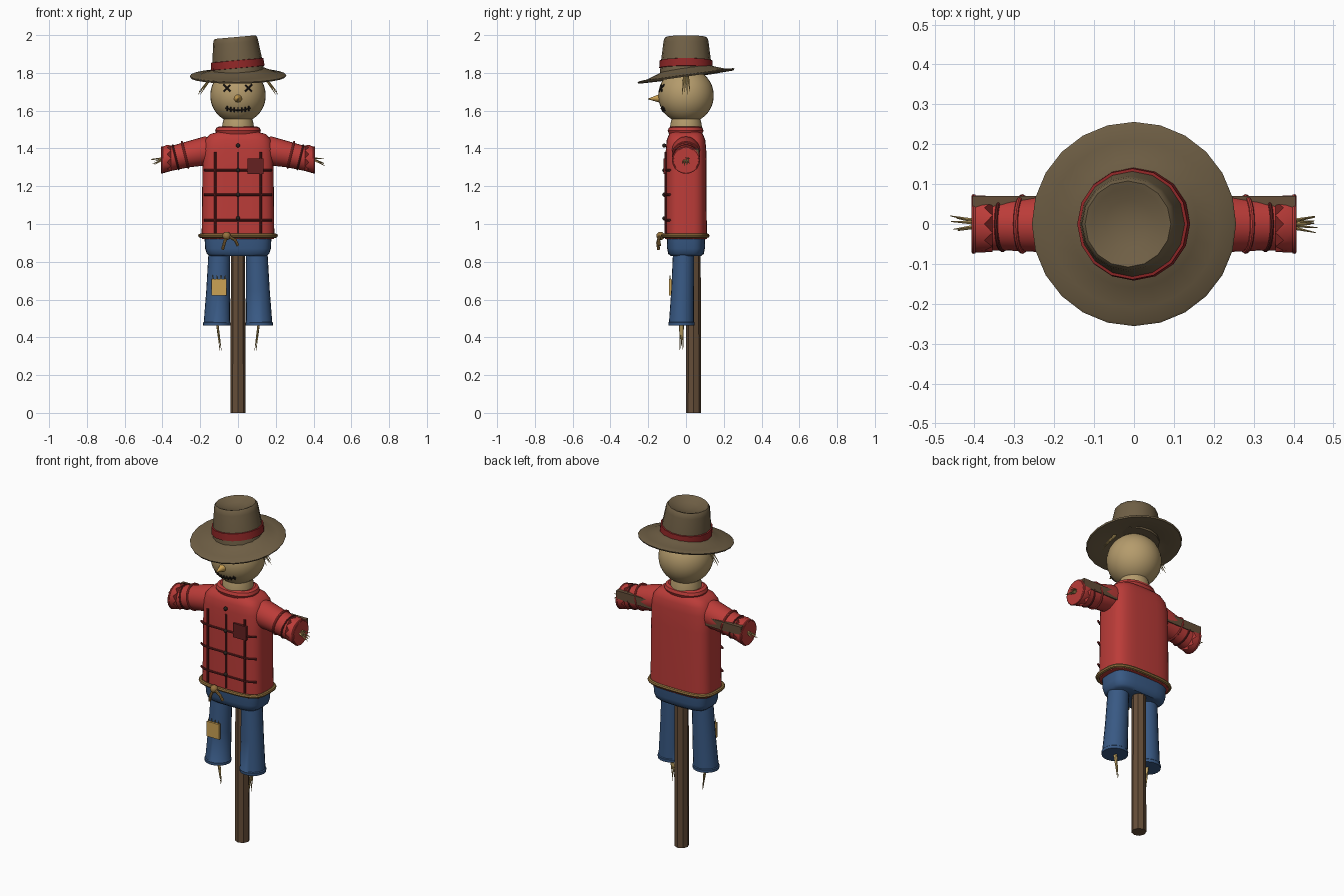
import bpy, bmesh, math, random
from mathutils import Vector, Matrix

if "Cube" in bpy.data.objects:
    bpy.data.objects.remove(bpy.data.objects["Cube"])

random.seed(4)
X, Y, Z = Vector((1, 0, 0)), Vector((0, 1, 0)), Vector((0, 0, 1))


def mat(name, *c):
    m = bpy.data.materials.new(name)
    m.diffuse_color = (*c, 1)
    m.use_nodes = True
    m.node_tree.nodes["Principled BSDF"].inputs["Base Color"].default_value = m.diffuse_color
    return m


RED = mat("red_cloth", 0.5, 0.045, 0.04)
DARKRED = mat("dark_red", 0.13, 0.015, 0.015)
BAND = mat("band_red", 0.28, 0.02, 0.02)
JEANS = mat("denim", 0.04, 0.1, 0.23)
SACK = mat("sackcloth", 0.46, 0.33, 0.15)
FELT = mat("felt", 0.16, 0.115, 0.06)
WOOD = mat("wood", 0.13, 0.075, 0.04)
STRAW = mat("straw", 0.5, 0.35, 0.12)
ROPE = mat("rope", 0.3, 0.17, 0.05)
PATCH = mat("patch_yellow", 0.6, 0.36, 0.09)
BLACK = mat("thread", 0.02, 0.015, 0.012)


def finish(name, bm, m):
    bmesh.ops.recalc_face_normals(bm, faces=bm.faces)
    me = bpy.data.meshes.new(name)
    bm.to_mesh(me)
    bm.free()
    me.materials.append(m)
    ob = bpy.data.objects.new(name, me)
    bpy.context.collection.objects.link(ob)
    return ob


def ring(c, rx, ry, n, e=2, u=X, v=Y):
    """Superellipse of n points around c in the plane u, v."""
    f = lambda t: math.copysign(abs(t) ** (2 / e), t)
    a = [2 * math.pi * i / n for i in range(n)]
    return [Vector(c) + u * f(math.cos(t)) * rx + v * f(math.sin(t)) * ry for t in a]


def loft(name, rings, m, n=24, e=2, u=X, v=Y, jag=(0, 0, 0)):
    """Skin through rings (centre, rx, ry); jag zigzags the first ring."""
    bm = bmesh.new()
    rows = [[bm.verts.new(p) for p in ring(c, a, b, n, e, u, v)] for c, a, b in rings]
    for p in rows[0][::2]:
        p.co += Vector(jag)
    for r, s in zip(rows, rows[1:]):
        for i in range(n):
            bm.faces.new((r[i], r[(i + 1) % n], s[(i + 1) % n], s[i]))
    bm.faces.new(rows[0])
    bm.faces.new(rows[-1])
    return finish(name, bm, m)


def tube(name, pts, r, m, closed=False):
    cu = bpy.data.curves.new(name, 'CURVE')
    cu.dimensions = '3D'
    cu.bevel_depth, cu.bevel_resolution, cu.use_fill_caps = r, 2, True
    sp = cu.splines.new('POLY')
    sp.points.add(len(pts) - 1)
    for p, q in zip(sp.points, pts):
        p.co = (*q, 1)
    sp.use_cyclic_u = closed
    cu.materials.append(m)
    ob = bpy.data.objects.new(name, cu)
    bpy.context.collection.objects.link(ob)
    bpy.ops.object.select_all(action='DESELECT')
    ob.select_set(True)
    bpy.context.view_layer.objects.active = ob
    bpy.ops.object.convert(target='MESH')


def cone(name, a, b, r1, r2, m, n=8):
    a, b = Vector(a), Vector(b)
    rot = (b - a).to_track_quat('Z', 'Y').to_matrix().to_4x4()
    bm = bmesh.new()
    bmesh.ops.create_cone(bm, cap_ends=True, segments=n, radius1=r1, radius2=r2, depth=(b - a).length,
                          matrix=Matrix.Translation((a + b) / 2) @ rot)
    return finish(name, bm, m)


def box(name, c, size, m):
    bm = bmesh.new()
    bmesh.ops.create_cube(bm, size=1, matrix=Matrix.Translation(c) @ Matrix.Diagonal((*size, 1)))
    return finish(name, bm, m)


def ball(name, c, r, m, n=12):
    bm = bmesh.new()
    bmesh.ops.create_uvsphere(bm, u_segments=n, v_segments=n * 2 // 3, radius=r, matrix=Matrix.Translation(c))
    return finish(name, bm, m)


# Wooden frame
cone("post", (0, 0.04, 0), (0, 0.04, 1.5), 0.04, 0.036, WOOD)
box("crossbar", (0, 0.045, 1.372), (0.81, 0.05, 0.05), WOOD)

# Shirt body with ragged hem, collar
loft("shirt", [((0, 0, 0.92), .193, .11), ((0, 0, 0.97), .192, .11), ((0, 0, 1.3), .188, .109),
               ((0, 0, 1.4), .185, .107), ((0, 0, 1.445), .175, .102), ((0, 0, 1.475), .15, .09),
               ((0, 0, 1.49), .1, .07)], RED, 36, 3.6, jag=(0, 0, 0.025))
tube("collar", ring((0, -0.002, 1.494), .098, .072, 28, 2.4), 0.023, RED, True)

# Shirt check lines, buttons and chest patch
for x in (-0.12, 0, 0.12):
    tube("check_vertical", [(x, -0.109, z) for z in (0.95, 1.15, 1.38)], 0.006, DARKRED)
for z in (1.02, 1.155, 1.285):
    tube("check_horizontal", [(-.178, -.085, z), (-.15, -.103, z), (-.1, -.11, z), (.1, -.11, z),
                              (.15, -.103, z), (.178, -.085, z)], 0.006, DARKRED)
for z in (1.03, 1.155, 1.285, 1.415):
    ball("button", (0, -0.115, z), 0.011, BLACK)
box("chest_patch", (0.093, -0.112, 1.305), (0.085, 0.014, 0.082), DARKRED)

# Rope belt with knot and loose ends
tube("rope_belt", ring((0, -0.004, 0.938), .2, .118, 40, 3.4), 0.011, ROPE, True)
ball("knot", (-0.06, -0.135, 0.937), 0.022, ROPE)
tube("rope_end", [(-.06, -.14, .935), (-.072, -.15, .9), (-.082, -.145, .865)], 0.008, ROPE)
tube("rope_end", [(-.05, -.14, .935), (-.015, -.145, .915), (0, -.14, .885)], 0.008, ROPE)

# Trousers
loft("hips", [((0, 0, .83), .15, .08), ((0, 0, .842), .165, .094), ((0, 0, .87), .174, .1),
              ((0, 0, .945), .178, .103)], JEANS, 32, 3.6)
for s in (-1, 1):
    loft("leg", [((s * .113, -.024, .462), .072, .069), ((s * .113, -.024, .478), .073, .07),
                 ((s * .112, -.024, .482), .069, .066), ((s * .105, -.018, .65), .063, .06),
                 ((s * .098, -.012, .87), .057, .056)], JEANS, 20)
    for i in range(3):
        cone("ankle_straw", (s * .11, -.024 + (i - 1) * .006, .47),
             (s * (.088 + .004 * i), -.024 + (i - 1) * .008, .33 + .02 * (i % 2)), .007, .001, STRAW, 5)
box("knee_patch", (-0.1, -0.083, 0.665), (0.08, 0.014, 0.088), PATCH)
for i in range(4):
    cone("patch_straw", (-.132 + i * .021, -.083, .7), (-.134 + i * .022, -.085, .73), .004, .001, STRAW, 5)

# Sleeves, cuffs and straw hands
for s in (-1, 1):
    loft("sleeve", [((s * .13, 0, 1.388), .07, .07), ((s * .18, 0, 1.386), .077, .075),
                    ((s * .26, 0, 1.37), .07, .069), ((s * .33, 0, 1.353), .067, .066),
                    ((s * .4, 0, 1.338), .066, .067)], RED, 20, 2, Z, Y)
    loft("cuff", [((s * .355, 0, 1.348), .071, .07), ((s * .395, 0, 1.34), .071, .072),
                  ((s * .408, 0, 1.338), .066, .066)], RED, 20, 2, Z, Y, jag=(s * .02, 0, 0))
    tilt = Vector((s * .25, 0, 1)).normalized()
    tube("sleeve_fold", ring((s * .28, 0, 1.366), .07, .069, 20, 2, tilt, Y), 0.006, RED, True)
    tube("sleeve_stripe", ring((s * .33, 0, 1.353), .066, .066, 20, 2, -tilt, Y), 0.005, DARKRED, True)
    tube("cuff_rim", ring((s * .402, 0, 1.339), .067, .069, 20, 2, Z, Y), 0.006, RED, True)
    for i in range(9):
        t = random.uniform(-1, 1)
        cone("hand_straw", (s * .38, t * .006, 1.35),
             (s * random.uniform(.44, .465), t * .024, random.uniform(1.305, 1.35)), .006, .001, STRAW, 5)
    for i in range(4):
        cone("hair_straw", (s * .135, (i - 1.5) * .006, 1.785),
             (s * (.2 + .006 * (i % 3)), (i - 1.5) * .014, 1.685 + .015 * (i % 2)), .007, .001, STRAW, 5)

# Head and neck
HC, HR = 1.68, 0.147
ball("head", (0, 0, HC), HR, SACK, 32)
loft("neck", [((0, 0, 1.48), .085, .085), ((0, 0, 1.53), .083, .083), ((0, 0, 1.56), .075, .075)], SACK)


def face(x, z):
    return (x, -math.sqrt(HR ** 2 - x * x - (z - HC) ** 2) - 0.001, z)


# Stitched face
for ex in (-0.058, 0.056):
    for s in (-1, 1):
        tube("eye_stitch", [face(ex + k * .017, 1.72 + s * k * .017) for k in (-1, 0, 1)], 0.005, BLACK)
smile = lambda x: 1.603 + 2.6 * x * x
tube("mouth", [face(i * .011, smile(i * .011)) for i in range(-6, 7)], 0.004, BLACK)
for i in range(-3, 4):
    x = i * .019
    tube("mouth_stitch", [face(x, smile(x) + d) for d in (-.012, .012)], 0.0035, BLACK)
cone("nose", (0, -.135, 1.665), (0, -.2, 1.662), .024, .002, PATCH, 10)

# Hat: drooping brim, leaning crown with sunken top, band
brim = loft("hat_brim", [((0, 0, z), r, r) for r, z in
                         ((.1, 1.8), (.15, 1.792), (.21, 1.778), (.252, 1.778), (.256, 1.786),
                          (.25, 1.79), (.21, 1.793), (.16, 1.81), (.11, 1.83))], FELT, 24)
for p in brim.data.vertices:
    r = math.hypot(p.co.x, p.co.y)
    p.co.z += 0.14 * p.co.y + 0.1 * p.co.x * (1 - r / 0.28)
lean = Matrix.Translation((0, 0, 1.82)) @ Matrix.Rotation(-0.09, 4, 'Y') @ Matrix.Translation((0, 0, -1.82))
crown = loft("hat_crown", [((0, 0, z), r, r) for r, z in
                           ((.138, 1.8), (.134, 1.85), (.12, 1.96), (.116, 1.98), (.108, 1.99),
                            (.092, 1.984), (.06, 1.968), (.015, 1.962))], FELT, 16)
band = loft("hat_band", [((0, 0, z), r, r) for r, z in
                         ((.13, 1.824), (.142, 1.826), (.139, 1.866), (.12, 1.869))], BAND, 16)
for ob in (crown, band):
    ob.data.transform(lean)

# Smooth shading with sharp edges kept
bpy.ops.object.select_all(action='SELECT')
bpy.context.view_layer.objects.active = crown
bpy.ops.object.shade_smooth_by_angle(angle=math.radians(40))
